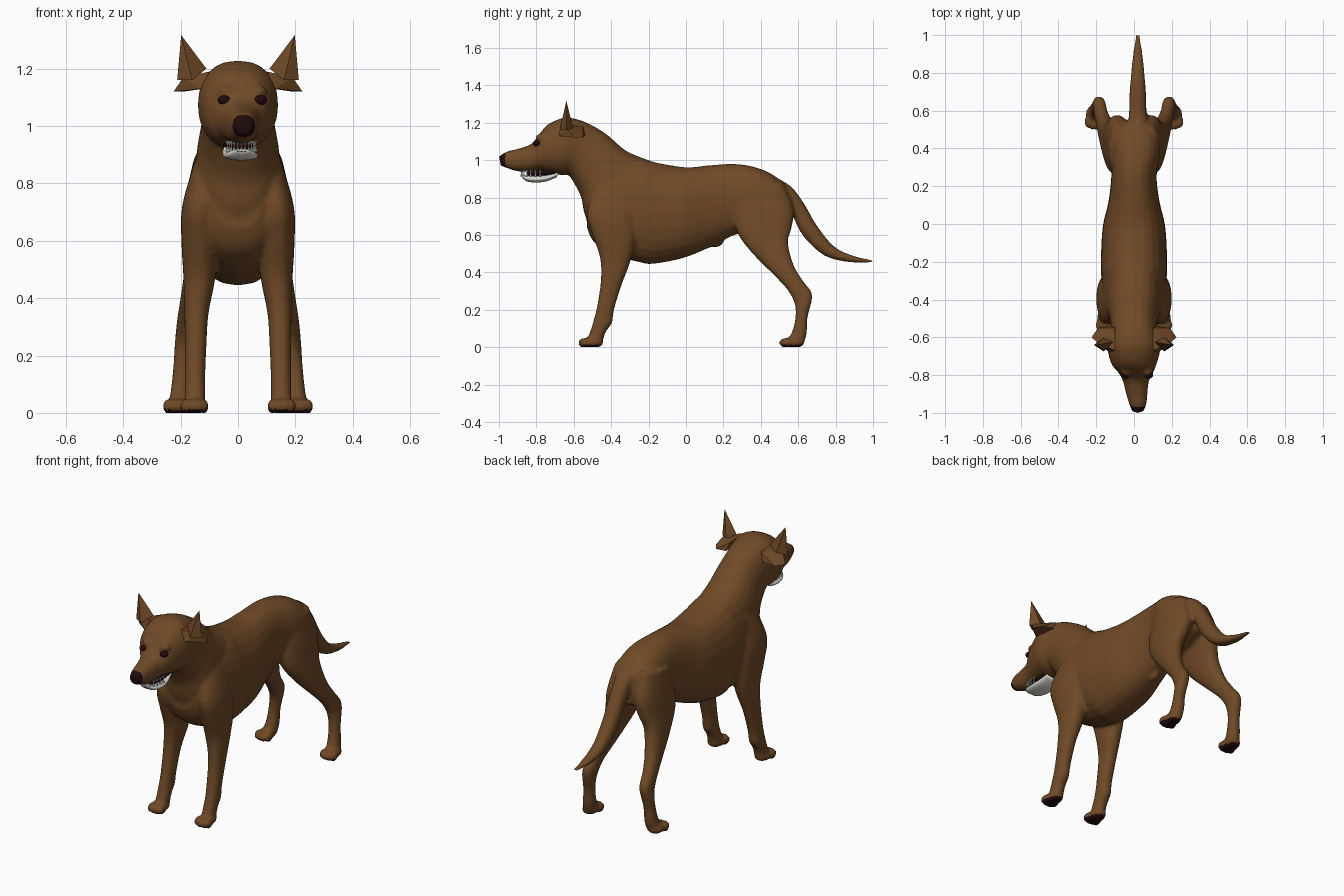
import bpy, bmesh, math
from mathutils import Vector, Matrix

cube = bpy.data.objects.get("Cube")
if cube:
    bpy.data.objects.remove(cube, do_unlink=True)


def material(name, colour):
    mat = bpy.data.materials.new(name)
    mat.use_nodes = True
    mat.diffuse_color = (*colour, 1)
    mat.node_tree.nodes["Principled BSDF"].inputs["Base Color"].default_value = (*colour, 1)
    return mat


BROWN = material("brown coat", (.16, .068, .02))
DARK = material("dark skin", (.016, .003, .004))
WHITE = material("tooth white", (.7, .69, .65))


def spline(rows, steps=4):
    """Catmull-Rom interpolation through rows of numbers."""
    pts = [Vector(r) for r in rows]
    pts = [pts[0]] + pts + [pts[-1]]
    out = []
    for a, b, c, d in zip(pts, pts[1:], pts[2:], pts[3:]):
        for i in range(steps):
            t = i / steps
            out.append((b * 2 + (c - a) * t + (a * 2 - b * 5 + c * 4 - d) * t ** 2
                        + (b * 3 - a - c * 3 + d) * t ** 3) / 2)
    return out + [pts[-1]]


def soften(value, power):
    return math.copysign(abs(value) ** power, value)


def loft(bm, rows, side=1, sides=24):
    """Rows: y, z of one edge, y, z of the opposite edge, x centre, half width."""
    rings = []
    for ya, za, yb, zb, x, w in spline(rows):
        middle = Vector((x, (ya + yb) / 2, (za + zb) / 2))
        half = Vector((0, (ya - yb) / 2, (za - zb) / 2))
        ring = []
        for i in range(sides):
            angle = math.tau * i / sides
            p = middle + half * soften(math.sin(angle), .9)
            p.x += w * soften(math.cos(angle), .85)
            p.x *= side
            ring.append(bm.verts.new(p))
        rings.append(ring)
    faces = [bm.faces.new(rings[0]), bm.faces.new(rings[-1][::-1])]
    for a, b in zip(rings, rings[1:]):
        for i in range(sides):
            j = (i + 1) % sides
            faces.append(bm.faces.new((a[j], a[i], b[i], b[j])))
    bmesh.ops.recalc_face_normals(bm, faces=faces)


def blob(bm, centre, radii):
    bmesh.ops.create_uvsphere(bm, u_segments=16, v_segments=10, radius=1,
                              matrix=Matrix.LocRotScale(Vector(centre), None, Vector(radii)))


def finish(name, bm, mat, smooth=True):
    mesh = bpy.data.meshes.new(name)
    bm.to_mesh(mesh)
    bm.free()
    mesh.materials.append(mat)
    for face in mesh.polygons:
        face.use_smooth = smooth
    obj = bpy.data.objects.new(name, mesh)
    bpy.context.collection.objects.link(obj)
    return obj


skin = bmesh.new()

# Trunk, from breast to rump
loft(skin, [
    (-.53, .8, -.53, .64, 0, .08),
    (-.49, .95, -.49, .56, 0, .14),
    (-.4, 1, -.38, .49, 0, .165),
    (-.25, 1.01, -.25, .455, 0, .175),
    (-.15, .985, -.18, .445, 0, .175),
    (0, .962, -.02, .475, 0, .165),
    (.12, .972, .12, .53, 0, .135),
    (.25, .98, .26, .6, 0, .12),
    (.36, .965, .38, .62, .01, .13),
    (.46, .925, .47, .64, .01, .125),
    (.54, .86, .55, .68, .01, .09)])

# Neck, skull and muzzle
loft(skin, [
    (-.2, 1, -.5, .6, 0, .15),
    (-.32, 1.05, -.545, .72, 0, .145),
    (-.42, 1.135, -.56, .8, 0, .13),
    (-.5, 1.185, -.6, .88, 0, .125),
    (-.57, 1.215, -.63, .92, 0, .13),
    (-.65, 1.227, -.67, .92, 0, .14),
    (-.74, 1.19, -.74, .935, 0, .12),
    (-.79, 1.13, -.79, .945, .01, .09),
    (-.83, 1.085, -.84, .94, .01, .068),
    (-.9, 1.06, -.9, .94, .015, .056),
    (-.96, 1.045, -.95, .955, .02, .045),
    (-1, 1.02, -.99, .97, .02, .028)])

# Tail
loft(skin, [
    (.46, .92, .5, .8, .01, .05),
    (.56, .86, .53, .76, .02, .05),
    (.63, .77, .57, .7, .02, .046),
    (.7, .65, .63, .59, .02, .045),
    (.79, .54, .74, .49, .02, .038),
    (.89, .49, .87, .455, .02, .028),
    (1, .465, 1, .452, .02, .012)])

# Legs and toes, both sides
for side in (-1, 1):
    loft(skin, [
        (-.48, .88, -.28, .88, .1, .05),
        (-.53, .72, -.27, .72, .13, .065),
        (-.5, .6, -.27, .58, .135, .062),
        (-.46, .48, -.3, .45, .135, .055),
        (-.455, .36, -.345, .33, .145, .042),
        (-.475, .22, -.385, .2, .148, .037),
        (-.495, .14, -.395, .13, .15, .036),
        (-.51, .09, -.43, .08, .15, .036),
        (-.53, .04, -.45, .01, .15, .036)], side)
    loft(skin, [
        (.28, .84, .52, .88, .07, .06),
        (.26, .7, .575, .74, .085, .07),
        (.28, .6, .565, .64, .105, .062),
        (.365, .49, .545, .56, .13, .052),
        (.465, .39, .575, .44, .155, .043),
        (.54, .31, .625, .355, .175, .036),
        (.58, .235, .675, .28, .185, .034),
        (.585, .16, .65, .16, .195, .031),
        (.57, .09, .645, .07, .2, .034),
        (.55, .05, .625, .01, .205, .036)], side)
    for x, y in ((.152, -.5), (.212, .575)):
        blob(skin, (side * x, y, .025), (.045, .06, .03))
        for i in range(4):
            offset = i - 1.5
            blob(skin, (side * x + offset * .023, y - .05 + abs(offset) * .01, .023),
                 (.015, .033, .027))
    # Brow ridges
    blob(skin, (.015 + side * .055, -.775, 1.12), (.032, .03, .022))

# Belly sheath
blob(skin, (0, .15, .56), (.022, .05, .028))

# Fuse the volumes into a single soft skin
source = finish("coat_source", skin, BROWN)
remesh = source.modifiers.new("Fuse", "REMESH")
remesh.mode = "VOXEL"
remesh.voxel_size = .01
relax = source.modifiers.new("Relax", "SMOOTH")
relax.factor = .5
relax.iterations = 4
graph = bpy.context.evaluated_depsgraph_get()
mesh = bpy.data.meshes.new_from_object(source.evaluated_get(graph))
bpy.data.objects.remove(source, do_unlink=True)
coat = bpy.data.objects.new("dog_body", mesh)
bpy.context.collection.objects.link(coat)
mesh.materials.clear()
for mat in (BROWN, DARK):
    mesh.materials.append(mat)
for vert in mesh.vertices:
    vert.co.z = max(vert.co.z, 0)

# Dark nose and paw pads
for face in mesh.polygons:
    face.use_smooth = True
    nose = face.center.y < -.968
    face.material_index = int(nose or face.center.z < .012)

# Eyes, pointed ears and drooping ear flaps
for side, word in ((-1, "right"), (1, "left")):
    bm = bmesh.new()
    blob(bm, (.016 + side * .062, -.797, 1.09), (.024, .022, .017))
    finish(word + "_eye", bm, DARK)
    shapes = {
        "ear": [(.198, -.64, 1.317), (.212, -.64, 1.16), (.11, -.625, 1.2),
                (.16, -.675, 1.16), (.16, -.6, 1.16)],
        "ear_flap": [(.1, -.67, 1.19), (.1, -.55, 1.18), (.225, -.6, 1.12), (.19, -.55, 1.12),
                     (.12, -.54, 1.13), (.13, -.68, 1.13), (.19, -.63, 1.17)]}
    for part, points in shapes.items():
        bm = bmesh.new()
        verts = [bm.verts.new((side * x, y, z)) for x, y, z in points]
        bmesh.ops.convex_hull(bm, input=verts)
        bmesh.ops.recalc_face_normals(bm, faces=bm.faces)
        finish(f"{word}_{part}", bm, BROWN, smooth=False)

# Lower jaw, mouth lining and teeth
jaw = bmesh.new()
loft(jaw, [
    (-.68, .94, -.69, .91, 0, .05),
    (-.74, .922, -.74, .888, .005, .06),
    (-.8, .916, -.8, .88, .01, .06),
    (-.85, .918, -.85, .886, .012, .048),
    (-.88, .92, -.875, .905, .014, .025)])
finish("lower_jaw", jaw, WHITE)

lining = bmesh.new()
loft(lining, [
    (-.7, .95, -.7, .92, 0, .052),
    (-.79, .95, -.79, .914, .01, .05),
    (-.85, .945, -.85, .916, .012, .036)])
finish("mouth_lining", lining, DARK)

teeth = bmesh.new()
for i in range(13):
    angle = math.pi * i / 12
    x = .012 + .05 * math.cos(angle)
    y = -.78 - .1 * math.sin(angle)
    for z, flip in ((.938, math.pi), (.922, 0)):
        place = Matrix.Translation((x, y, z)) @ Matrix.Rotation(flip, 4, "X")
        bmesh.ops.create_cone(teeth, cap_ends=True, segments=6, radius1=.007,
                              radius2=.001, depth=.02, matrix=place)
finish("teeth", teeth, WHITE, smooth=False)
